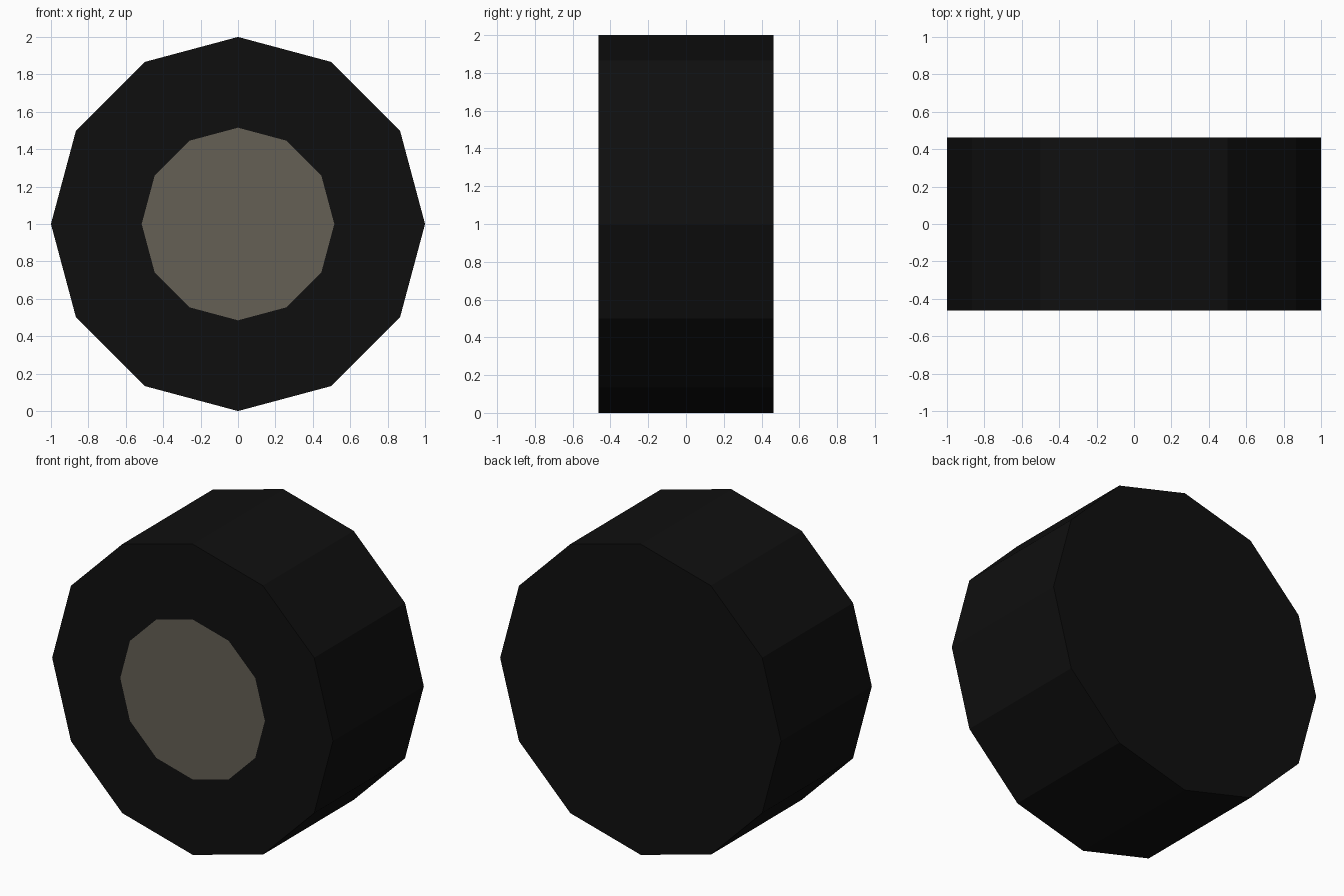
import bpy, bmesh, math

if "Cube" in bpy.data.objects:
    bpy.data.objects.remove(bpy.data.objects["Cube"])

SIDES, R, HUB_R, HALF = 12, 1.0, 0.515, 0.462


def material(name, rgb):
    m = bpy.data.materials.new(name)
    m.diffuse_color = (*rgb, 1.0)
    m.use_nodes = True
    m.node_tree.nodes["Principled BSDF"].inputs["Base Color"].default_value = m.diffuse_color
    return m


rubber = material("black rubber", (0.0048, 0.0048, 0.0048))
metal = material("warm grey metal", (0.128, 0.116, 0.09))

bm = bmesh.new()


def ring(radius, y):
    angles = [2 * math.pi * i / SIDES for i in range(SIDES)]
    return [bm.verts.new((radius * math.cos(a), y, 1 + radius * math.sin(a))) for a in angles]


def bridge(a, b):
    for i in range(SIDES):
        j = (i + 1) % SIDES
        bm.faces.new((a[i], a[j], b[j], b[i]))


# Tyre: plain back, tread band, front sidewall ring
back, front, hub = ring(R, HALF), ring(R, -HALF), ring(HUB_R, -HALF)
bm.faces.new(back)
bridge(back, front)
bridge(front, hub)

# Hub: flush disc on the front only
hub_face = bm.faces.new(hub)
hub_face.material_index = 1

bmesh.ops.recalc_face_normals(bm, faces=bm.faces[:])
mesh = bpy.data.meshes.new("wheel")
bm.to_mesh(mesh)
bm.free()
mesh.materials.append(rubber)
mesh.materials.append(metal)
bpy.context.collection.objects.link(bpy.data.objects.new("wheel", mesh))
